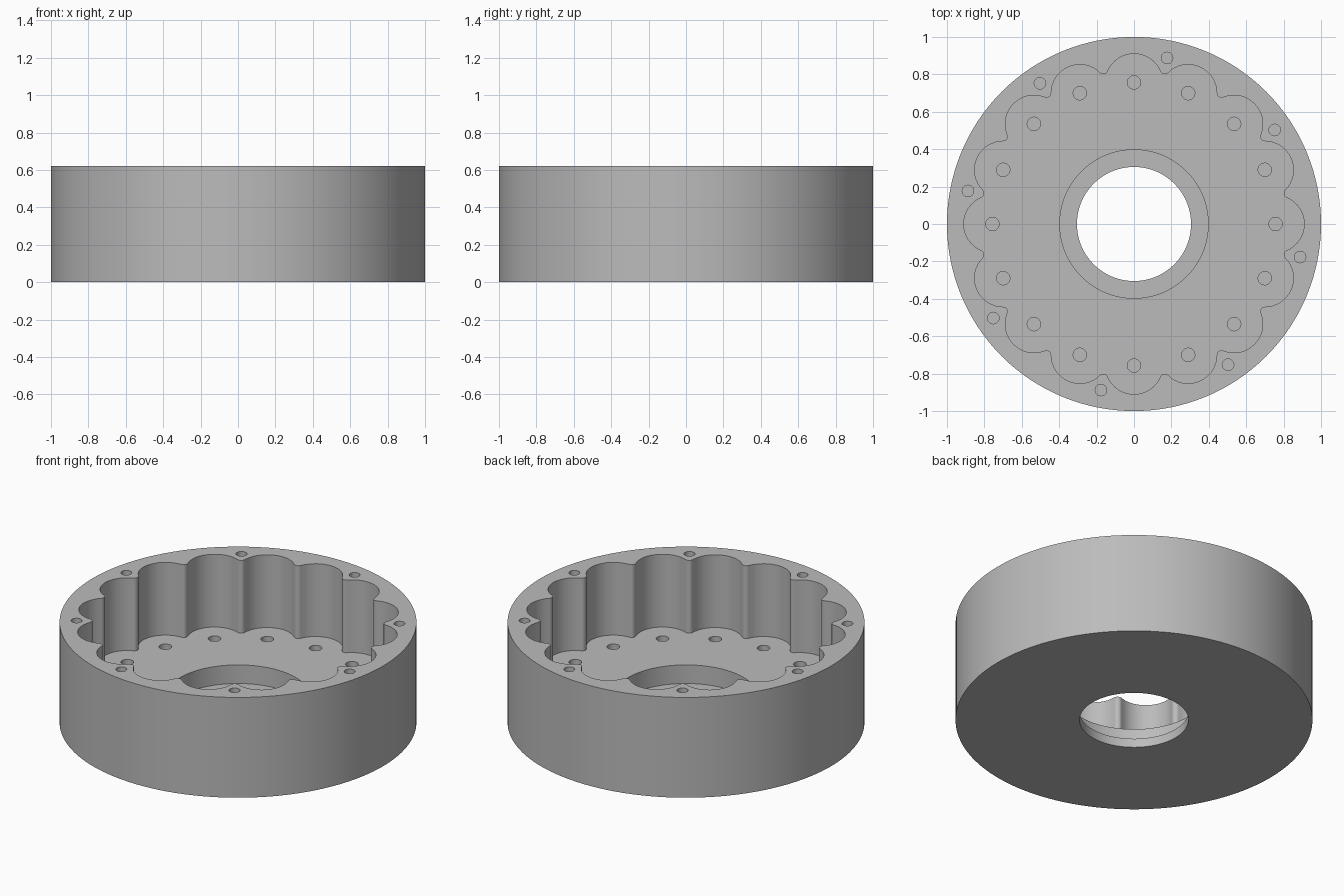
import bpy
import bmesh
from math import sin, cos, pi, sqrt, atan2, radians

cube = bpy.data.objects.get("Cube")
if cube:
    bpy.data.objects.remove(cube, do_unlink=True)

HEIGHT, FLOOR, LEDGE = 0.62, 0.17, 0.055
LOBES, LOBE_RING, LOBE_R, FILLET_R = 16, 0.757, 0.153, 0.025


def circle(radius, count, cx=0, cy=0):
    return [(cx + radius * cos(2 * pi * i / count),
             cy + radius * sin(2 * pi * i / count)) for i in range(count)]


def arc(cx, cy, radius, start, end, steps):
    return [(cx + radius * cos(start + (end - start) * i / steps),
             cy + radius * sin(start + (end - start) * i / steps))
            for i in range(steps + 1)]


def prisms(name, outlines, z0, z1):
    """Object made of upright prisms, one for each outline."""
    bm = bmesh.new()
    for points in outlines:
        low = [bm.verts.new((x, y, z0)) for x, y in points]
        high = [bm.verts.new((x, y, z1)) for x, y in points]
        bm.faces.new(low[::-1])
        bm.faces.new(high)
        n = len(points)
        for i in range(n):
            j = (i + 1) % n
            bm.faces.new((low[i], low[j], high[j], high[i]))
    mesh = bpy.data.meshes.new(name)
    bm.to_mesh(mesh)
    bm.free()
    obj = bpy.data.objects.new(name, mesh)
    bpy.context.collection.objects.link(obj)
    return obj


def scalloped_outline():
    """Ring of round lobes joined by small rounded cusps."""
    half = pi / LOBES
    side = LOBE_RING * sin(half)
    rise = sqrt((LOBE_R + FILLET_R) ** 2 - side ** 2)
    cusp = LOBE_RING * cos(half) + rise
    # angle at which a lobe meets its fillet, measured from the lobe axis
    meet = atan2(cusp * sin(half), cusp * cos(half) - LOBE_RING)
    points = []
    for k in range(LOBES):
        a = 2 * half * k
        points += arc(LOBE_RING * cos(a), LOBE_RING * sin(a), LOBE_R,
                      a - meet, a + meet, 16)
        b = a + half
        points += arc(cusp * cos(b), cusp * sin(b), FILLET_R,
                      a + meet + pi, b + half - meet + pi, 8)[1:-1]
    return points


def ring_of_holes(count, ring, radius, offset):
    return [circle(radius, 20, ring * cos(offset + 2 * pi * i / count),
                   ring * sin(offset + 2 * pi * i / count))
            for i in range(count)]


# Round housing
housing = prisms("housing", [circle(1, 128)], 0, HEIGHT)

# Pocket, stepped bore and blind screw holes
cutters = [
    prisms("pocket_cutter", [scalloped_outline()], FLOOR, HEIGHT + 0.1),
    prisms("recess_cutter", [circle(0.397, 80)], LEDGE, FLOOR + 0.1),
    prisms("bore_cutter", [circle(0.305, 80)], -0.1, LEDGE + 0.1),
    prisms("floor_hole_cutter",
           ring_of_holes(LOBES, LOBE_RING, 0.036, 0), FLOOR - 0.1, FLOOR + 0.1),
    prisms("rim_hole_cutter",
           ring_of_holes(8, 0.905, 0.031, radians(33.75)), HEIGHT - 0.2, HEIGHT + 0.1),
]

bpy.ops.object.select_all(action="DESELECT")
housing.select_set(True)
bpy.context.view_layer.objects.active = housing
for cutter in cutters:
    cutter.hide_render = True
    mod = housing.modifiers.new(cutter.name, "BOOLEAN")
    mod.operation = "DIFFERENCE"
    mod.solver = "EXACT"
    mod.object = cutter
    bpy.ops.object.modifier_apply(modifier=mod.name)
for cutter in cutters:
    bpy.data.objects.remove(cutter, do_unlink=True)

# Plain grey metal
grey = bpy.data.materials.new("plain_grey")
grey.use_nodes = True
grey.diffuse_color = (0.5, 0.5, 0.5, 1)
grey.node_tree.nodes["Principled BSDF"].inputs["Base Color"].default_value = (0.5, 0.5, 0.5, 1)
housing.data.materials.clear()
housing.data.materials.append(grey)
bpy.ops.object.shade_smooth_by_angle(angle=radians(30))
